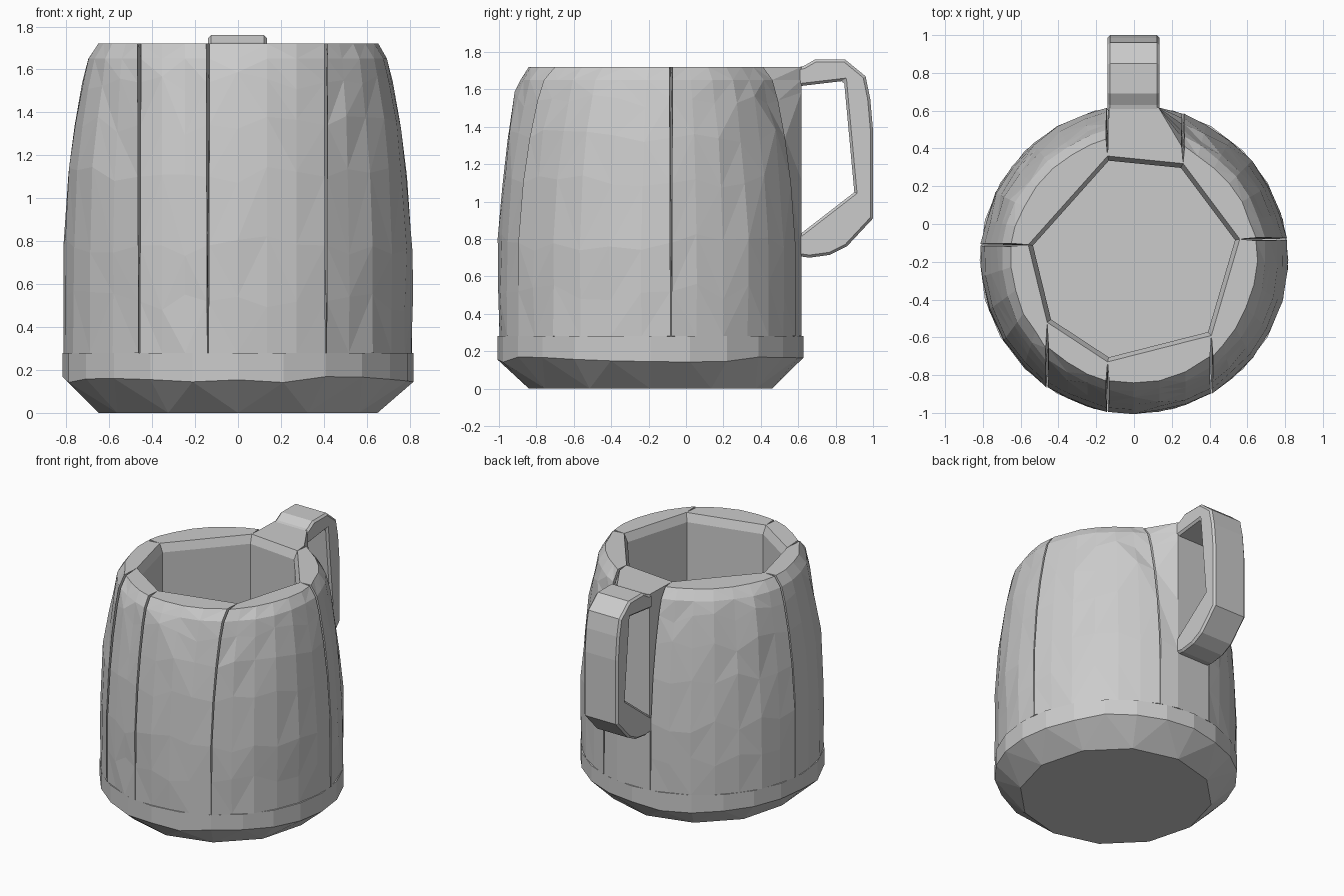
import bpy, bmesh, math, random
from mathutils import Vector

random.seed(4)
if "Cube" in bpy.data.objects:
    bpy.data.objects.remove(bpy.data.objects["Cube"])

grey = bpy.data.materials.new("plain grey")
grey.use_nodes = True
grey.diffuse_color = (0.6, 0.6, 0.6, 1)
grey.node_tree.nodes["Principled BSDF"].inputs["Base Color"].default_value = (0.6, 0.6, 0.6, 1)

CENTRE = Vector((0, -0.19))
RADIUS = 0.817
SEAM = 0.28     # height where the base meets the staves
TOP = 1.72


def finish(name, bm):
    bmesh.ops.recalc_face_normals(bm, faces=bm.faces)
    mesh = bpy.data.meshes.new(name)
    bm.to_mesh(mesh)
    bm.free()
    mesh.materials.append(grey)
    obj = bpy.data.objects.new(name, mesh)
    bpy.context.collection.objects.link(obj)
    return obj


def ring(bm, count, radius, z, wobble=0.0):
    verts = []
    for i in range(count):
        a = math.tau * i / count
        verts.append(bm.verts.new((CENTRE.x + radius * math.cos(a), CENTRE.y + radius * math.sin(a),
                                   z + random.uniform(-wobble, wobble))))
    return verts


# Faceted base, whose top is also the floor of the cup
bm = bmesh.new()
half = 12
foot = ring(bm, half, 0.65, 0)
belly = ring(bm, 2 * half, RADIUS, 0.155, 0.016)
seam = ring(bm, 2 * half, RADIUS, SEAM)
bm.faces.new(foot)
bm.faces.new(seam)
for i in range(half):
    j = (i + 1) % half
    a, b, c = belly[2 * i], belly[2 * i + 1], belly[2 * j]
    bm.faces.new((foot[i], a, b))
    bm.faces.new((foot[i], b, foot[j]))
    bm.faces.new((foot[j], b, c))
for i in range(2 * half):
    j = (i + 1) % (2 * half)
    bm.faces.new((belly[i], belly[j], seam[j]))
    bm.faces.new((belly[i], seam[j], seam[i]))
finish("base", bm)

# Outer stave outline: radius, height
OUTLINE = [(0.817, SEAM), (0.817, 0.52), (0.817, 0.78), (0.795, 1.1),
           (0.765, 1.34), (0.73, 1.54), (0.702, 1.65), (0.655, TOP)]


def reach(start, direction, radius):
    """Point where a horizontal line from start meets the round outside."""
    rel = start - CENTRE
    b = rel.dot(direction)
    return start + direction * (-b + math.sqrt(b * b - rel.length_squared + radius * radius))


def column(bm, p, angle, side, wobble, upright):
    """One closed slice through a stave; side opens the groove at its ends."""
    d = Vector((math.cos(angle), math.sin(angle)))
    gap = Vector((-d.y, d.x)) * side
    inner = CENTRE + (p - CENTRE) * 0.955
    pts = [(inner, SEAM - 0.01)]
    for r, z in OUTLINE:
        q = reach(p, d, RADIUS if upright else r - random.uniform(0, wobble))
        shift = random.uniform(-1, 1) * wobble * 4 if SEAM < z < 1.6 else 0
        pts.append((q + gap * (0.002 + 0.006 * z / TOP), z + shift))
    pts += [(p, TOP), (inner, TOP - 0.06)]
    return [bm.verts.new((q.x, q.y, z)) for q, z in pts]


def stave(name, start, end, steps, post=False):
    bm = bmesh.new()
    columns = []
    for t in steps:
        p = start[0].lerp(end[0], t)
        angle = math.radians(start[1] + (end[1] - start[1]) * t)
        edge = t in (0, 1)
        side = {0: 1, 1: -1}.get(t, 0)
        columns.append(column(bm, p, angle, side, 0 if edge else 0.012, post and t > 0))
    for a, b in zip(columns, columns[1:]):
        for i in range(len(a)):
            j = (i + 1) % len(a)
            quad = (a[i], b[i], b[j], a[j])
            if random.random() < 0.5:
                bm.faces.new(quad[:3])
                bm.faces.new((quad[0], quad[2], quad[3]))
            else:
                bm.faces.new((quad[0], quad[1], quad[3]))
                bm.faces.new(quad[1:])
    bm.faces.new(columns[0])
    bm.faces.new(columns[-1])
    bmesh.ops.dissolve_limit(bm, angle_limit=0.01, verts=bm.verts, edges=bm.edges)
    finish(name, bm)


# Corners of the opening, each with the direction of its groove
corners = [(Vector((x, y)), a) for x, y, a in (
    (0.26, 0.32, 90), (-0.14, 0.36, 90), (-0.56, -0.11, 180), (-0.46, -0.52, 270),
    (-0.14, -0.73, 270), (0.41, -0.59, 270), (0.56, -0.08, 360), (0.26, 0.32, 450))]
names = ["handle_post", "back_right_stave", "right_stave", "front_right_stave",
         "front_stave", "left_stave", "back_left_stave"]
counts = [0, 7, 5, 3, 4, 6, 6]
for name, start, end, n in zip(names, corners, corners[1:], counts):
    post = name == "handle_post"
    stave(name, start, end, (0, 0.325, 1) if post else [i / n for i in range(n + 1)], post)

# Handle cut from one side outline (y, z)
outside = [(0.59, 1.715), (0.63, 1.725), (0.69, 1.76), (0.85, 1.76), (0.96, 1.67), (0.985, 1.55),
           (1.0, 1.38), (1.0, 0.91), (0.86, 0.76), (0.77, 0.715), (0.66, 0.70), (0.59, 0.71)]
inside = [(0.59, 0.81), (0.90, 1.05), (0.845, 1.645), (0.59, 1.615)]
bm = bmesh.new()
face = bm.faces.new([bm.verts.new((-0.14, y, z)) for y, z in outside + inside])
extruded = bmesh.ops.extrude_face_region(bm, geom=[face])
moved = [g for g in extruded["geom"] if isinstance(g, bmesh.types.BMVert)]
bmesh.ops.translate(bm, vec=(0.275, 0, 0), verts=moved)
handle = finish("handle", bm)
bevel = handle.modifiers.new("worn edges", 'BEVEL')
bevel.width = 0.014
bevel.segments = 1
bevel.limit_method = 'ANGLE'
bevel.angle_limit = math.radians(60)
